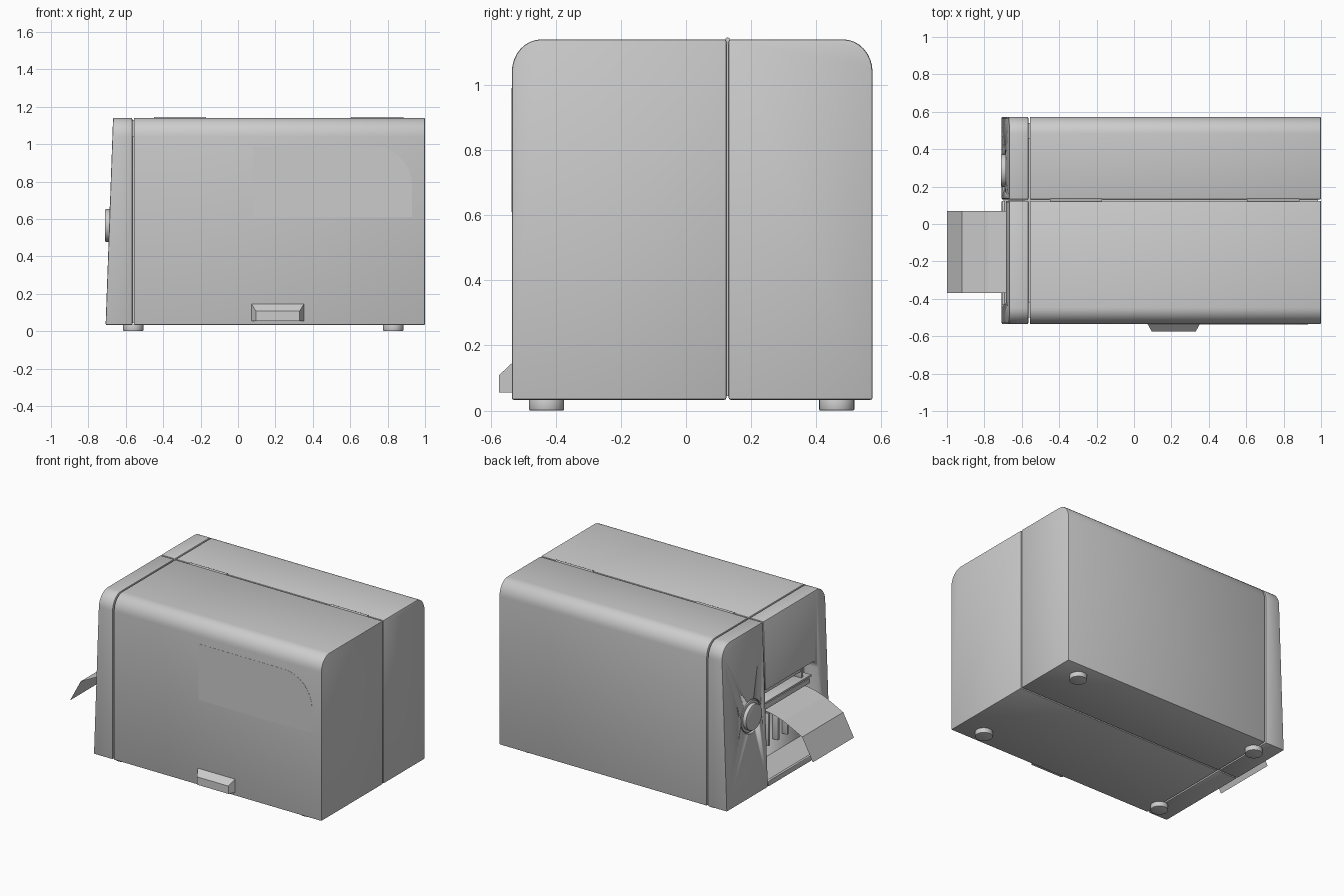
import bpy, bmesh
from math import sin, cos, pi, radians
from mathutils import Matrix

if "Cube" in bpy.data.objects:
    bpy.data.objects.remove(bpy.data.objects["Cube"])


def finish(name, bm, smooth=True):
    bmesh.ops.recalc_face_normals(bm, faces=bm.faces)
    me = bpy.data.meshes.new(name)
    bm.to_mesh(me)
    bm.free()
    ob = bpy.data.objects.new(name, me)
    bpy.context.collection.objects.link(ob)
    if smooth:
        activate(ob)
        bpy.ops.object.shade_smooth_by_angle(angle=radians(35))
    return ob


def activate(ob):
    bpy.ops.object.select_all(action='DESELECT')
    ob.select_set(True)
    bpy.context.view_layer.objects.active = ob


def prism(name, pts, axis, a, b, bevel=0, taper=False):
    """Extrude a 2D profile from a to b along x (pts are y,z) or y (pts are x,z)."""
    place = (lambda p, t: (t, p[0], p[1])) if axis == 'x' else (lambda p, t: (p[0], t, p[1]))
    bm = bmesh.new()
    rows = [[bm.verts.new(place(p, t)) for p in pts] for t in (a, b)]
    n = len(pts)
    for r in rows:
        bm.faces.new(r)
    for i in range(n):
        j = (i + 1) % n
        bm.faces.new((rows[0][i], rows[0][j], rows[1][j], rows[1][i]))
    if taper:
        for v in rows[0]:
            v.co.x += 0.04 * (v.co.z - 0.03) / 1.11
    bmesh.ops.recalc_face_normals(bm, faces=bm.faces)
    if bevel:
        edges = [e for e in bm.edges if e.calc_face_angle(0) > radians(40)]
        bmesh.ops.bevel(bm, geom=edges, offset=bevel, segments=2, profile=0.5, affect='EDGES')
    return finish(name, bm)


def box(name, x, y, z, bevel=0):
    return prism(name, [(y[0], z[0]), (y[1], z[0]), (y[1], z[1]), (y[0], z[1])], 'x', x[0], x[1], bevel)


def cylinder(name, loc, r, depth, axis='z', seg=32, bevel=0):
    bm = bmesh.new()
    rot = Matrix.Rotation(pi / 2, 4, 'Y') if axis == 'x' else Matrix()
    bmesh.ops.create_cone(bm, cap_ends=True, segments=seg, radius1=r, radius2=r, depth=depth,
                          matrix=Matrix.Translation(loc) @ rot)
    if bevel:
        edges = [e for e in bm.edges if e.calc_face_angle(0) > radians(60)]
        bmesh.ops.bevel(bm, geom=edges, offset=bevel, segments=2, profile=0.5, affect='EDGES')
    return finish(name, bm)


def arc(cx, cy, rx, ry, a0, a1, n=8):
    return [(cx + rx * cos(radians(a0 + (a1 - a0) * i / n)),
             cy + ry * sin(radians(a0 + (a1 - a0) * i / n))) for i in range(n + 1)]


def cut(ob, cutter):
    m = ob.modifiers.new('cut', 'BOOLEAN')
    m.object, m.operation, m.solver = cutter, 'DIFFERENCE', 'EXACT'
    activate(ob)
    bpy.ops.object.modifier_apply(modifier=m.name)
    bpy.data.objects.remove(cutter)


# Housing profiles, split at the hinge line
front = [(0.124, 0.033), (0.124, 1.14)] + arc(-0.445, 1.04, 0.09, 0.10, 90, 180) + [(-0.535, 0.033)]
back = [(0.131, 0.033)] + [(0.573, 0.033)] + arc(0.483, 1.04, 0.09, 0.10, 0, 90) + [(0.131, 1.14)]

# Main housing halves and tapered end panels
prism('hinged_cover', front, 'x', -0.557, 1.0, 0.006)
prism('rear_housing', back, 'x', -0.557, 1.0, 0.006)
end_front = prism('front_end_panel', front, 'x', -0.708, -0.565, 0.006, True)
end_back = prism('rear_end_panel', back, 'x', -0.708, -0.565, 0.006, True)
box('inner_core', (-0.575, 0.985), (-0.50, 0.54), (0.045, 1.04))
box('inner_core_top', (-0.575, 0.985), (-0.42, 0.46), (1.03, 1.128))

# Label exit opening with rounded front top corner
opening = [(0.20, 0.07), (0.20, 0.68)] + arc(-0.37, 0.62, 0.06, 0.06, 90, 180) + [(-0.43, 0.07)]
cut(end_front, prism('opening_cutter', opening, 'x', -0.80, -0.585))

# Parts inside the opening
prism('exit_ramp', [(-0.698, 0.065), (-0.58, 0.065), (-0.58, 0.15)], 'y', -0.435, 0.13)
box('print_bar', (-0.665, -0.58), (-0.38, 0.125), (0.53, 0.565), 0.006)
box('tear_edge', (-0.675, -0.58), (-0.38, 0.125), (0.578, 0.592), 0.003)
box('upper_rail', (-0.655, -0.58), (-0.30, 0.125), (0.635, 0.66), 0.005)
box('rail_post', (-0.655, -0.58), (-0.32, -0.30), (0.59, 0.66), 0.004)
for i, y in enumerate((0.09, 0.0, -0.1, -0.2, -0.3)):
    box(f'guide_rib_{i}', (-0.625, -0.58), (y - 0.008, y + 0.008), (0.24, 0.46), 0.003)

# Label sheet curling out of the opening
bm = bmesh.new()
path = [(-0.60, 0.515), (-0.70, 0.50), (-0.78, 0.475), (-0.92, 0.405), (-1.0, 0.255)]
rows = [[bm.verts.new((x, y, z)) for y in (-0.37, 0.07)] for x, z in path]
for p, q in zip(rows, rows[1:]):
    bm.faces.new((p[0], p[1], q[1], q[0]))
finish('label_sheet', bm, smooth=False)

# Round button in a ring groove on the rear end panel
cut(end_back, cylinder('button_cutter', (-0.70, 0.285, 0.565), 0.112, 0.05, 'x', 48))
cylinder('button', (-0.685, 0.285, 0.565), 0.087, 0.054, 'x', 48, 0.006)
cylinder('button_ring', (-0.672, 0.285, 0.565), 0.104, 0.03, 'x', 48, 0.004)

# Flush window in the cover
win = [(0.08, 0.61), (0.93, 0.61)] + arc(0.72, 0.78, 0.21, 0.21, 0, 90) + [(0.08, 0.99)]
prism('window', win, 'y', -0.536, -0.52)

# Finger grip at the base of the cover
bm = bmesh.new()
rear = [bm.verts.new((x, -0.53, z)) for x, z in ((0.07, 0.055), (0.355, 0.055), (0.355, 0.15), (0.07, 0.15))]
fore = [bm.verts.new((x, -0.575, z)) for x, z in ((0.095, 0.055), (0.33, 0.055), (0.33, 0.108), (0.095, 0.108))]
bm.faces.new(rear)
bm.faces.new(fore)
for i in range(4):
    j = (i + 1) % 4
    bm.faces.new((rear[i], rear[j], fore[j], fore[i]))
finish('finger_grip', bm, smooth=False)

# Hinge barrels along the top seam
for i, (a, b) in enumerate(((-0.45, -0.17), (0.605, 0.885))):
    cylinder(f'hinge_{i}', ((a + b) / 2, 0.1275, 1.138), 0.008, b - a, 'x', 12)

# Feet
for i, x in enumerate((-0.56, 0.83)):
    for j, y in enumerate((-0.428, 0.463)):
        cylinder(f'foot_{i}{j}', (x, y, 0.018), 0.054, 0.036, 'z', 32, 0.004)
